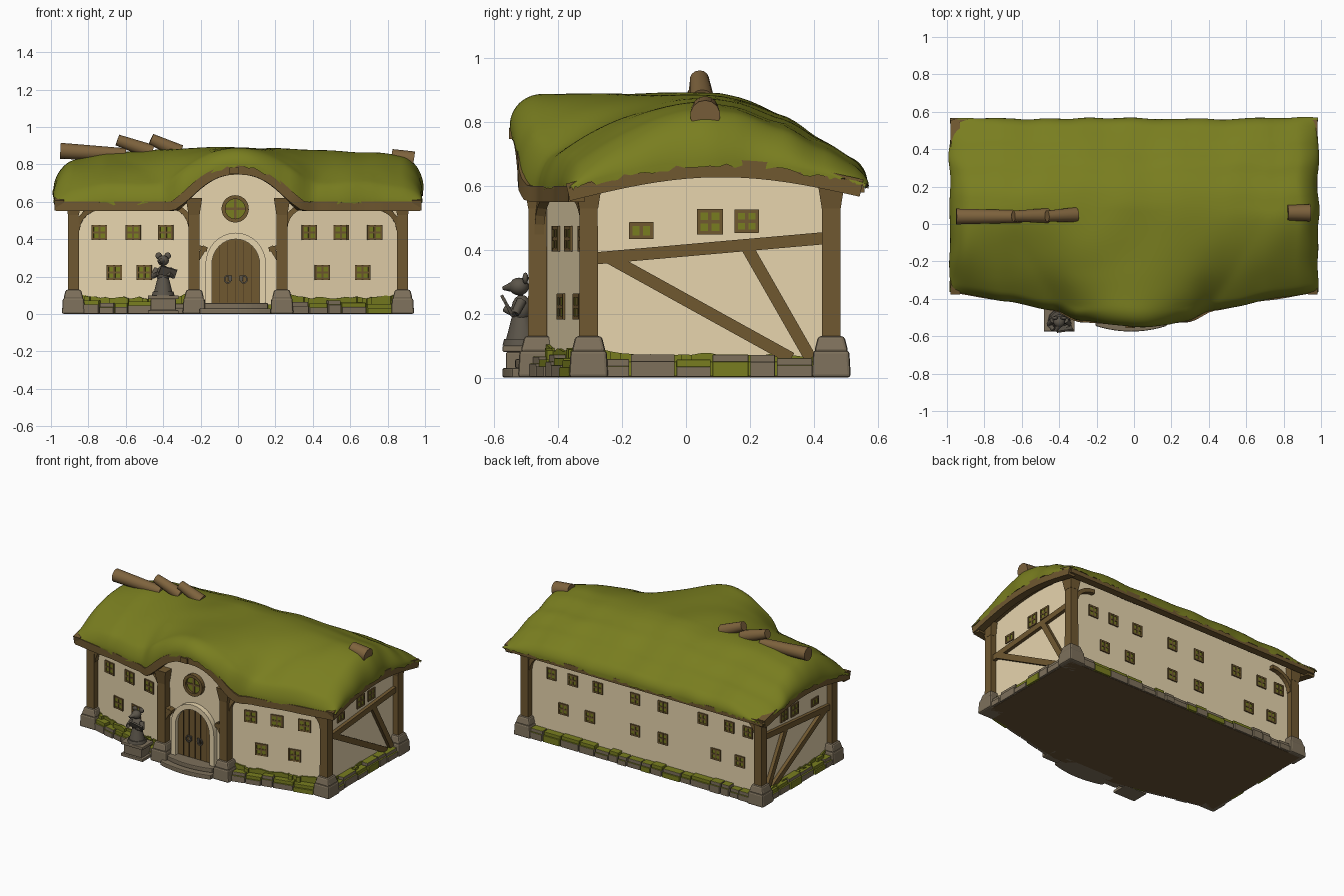
import bpy, bmesh, math, random
from mathutils import Vector, Matrix, noise

if "Cube" in bpy.data.objects:
    bpy.data.objects.remove(bpy.data.objects["Cube"])

random.seed(4)
T, R = Matrix.Translation, Matrix.Rotation

def material(name, rgb):
    m = bpy.data.materials.new(name)
    m.diffuse_color = (*rgb, 1)
    m.use_nodes = True
    m.node_tree.nodes["Principled BSDF"].inputs["Base Color"].default_value = m.diffuse_color
    return m

COLOURS = [("moss", (.19, .207, .014)), ("timber", (.162, .098, .03)), ("plaster", (.82, .68, .43)),
           ("stone", (.205, .162, .105)), ("statue_grey", (.105, .09, .068)), ("log_wood", (.21, .125, .047)),
           ("dark_wood", (.06, .035, .012)), ("earth", (.14, .085, .035))]
MATS = [material(*c) for c in COLOURS]
MOSS, TIMBER, PLASTER, STONE, GREY, LOG, DARK, EARTH = range(8)

def finish(bm, name, smooth=False, bevel=0):
    bmesh.ops.recalc_face_normals(bm, faces=bm.faces)
    me = bpy.data.meshes.new(name)
    bm.to_mesh(me)
    bm.free()
    for m in MATS:
        me.materials.append(m)
    ob = bpy.data.objects.new(name, me)
    bpy.context.collection.objects.link(ob)
    if bevel:
        b = ob.modifiers.new("bevel", 'BEVEL')
        b.width, b.segments = bevel, 2
    if smooth:
        bpy.ops.object.select_all(action='DESELECT')
        bpy.context.view_layer.objects.active = ob
        ob.select_set(True)
        bpy.ops.object.shade_smooth_by_angle(angle=math.radians(50))
    return ob

def paint(verts, mat, top=None):
    for f in {f for v in verts for f in v.link_faces}:
        f.normal_update()
        f.material_index = top if top is not None and f.normal.z > .7 else mat

def box(bm, M, size, mat, top=None):
    S = Matrix.Diagonal((*size, 1))
    paint(bmesh.ops.create_cube(bm, size=1, matrix=M @ S)["verts"], mat, top)

def cone(bm, a, b, r1, r2, seg, mat):
    a, b = Vector(a), Vector(b)
    M = T((a + b) / 2) @ (b - a).to_track_quat('Z', 'Y').to_matrix().to_4x4()
    if seg == 4:
        M = M @ R(math.pi / 4, 4, 'Z')
    paint(bmesh.ops.create_cone(bm, cap_ends=True, segments=seg, radius1=r1, radius2=r2,
                                depth=(b - a).length, matrix=M)["verts"], mat)

def ball(bm, c, r, mat, s=(1, 1, 1)):
    M = T(c) @ Matrix.Diagonal((*s, 1))
    paint(bmesh.ops.create_uvsphere(bm, u_segments=14, v_segments=9, radius=r, matrix=M)["verts"], mat)

def beam(bm, pts, w, h, mat, up=(0, 1, 0)):
    # rectangular section swept along a path
    pts, up, rings = [Vector(p) for p in pts], Vector(up), []
    for i, p in enumerate(pts):
        t = (pts[min(i + 1, len(pts) - 1)] - pts[max(i - 1, 0)]).normalized()
        s = t.cross(up).normalized()
        n = s.cross(t)
        rings.append([bm.verts.new(p + s * w / 2 * a + n * h / 2 * b) for a, b in ((-1, -1), (1, -1), (1, 1), (-1, 1))])
    for r0, r1 in zip(rings, rings[1:]):
        for k in range(4):
            bm.faces.new((r0[k], r0[k - 1], r1[k - 1], r1[k]))
    bm.faces.new(rings[0])
    bm.faces.new(rings[-1])
    paint([v for r in rings for v in r], mat)

def prism(bm, pts, z0, tops, mat):
    lo = [bm.verts.new((x, y, z0)) for x, y in pts]
    hi = [bm.verts.new((p[0], p[1], z)) for p, z in zip(pts, tops)]
    for k in range(len(pts)):
        bm.faces.new((lo[k - 1], lo[k], hi[k], hi[k - 1]))
    bm.faces.new(lo)
    bm.faces.new(hi)
    paint(lo + hi, mat)

def interp(tab, x):
    for (a, p), (b, q) in zip(tab, tab[1:]):
        if x <= b:
            t = max(0, (x - a) / (b - a))
            t = t * .5 + t * t * (3 - 2 * t) * .5
            return p + (q - p) * t
    return tab[-1][1]

# ---- shape rules shared by roof, trims and walls
BACK = .565
def eave_y(x): return interp([(0, -.545), (.29, -.525), (.42, -.465), (.7, -.41), (1, -.365)], abs(x))
def arch(x): return max(0, 1 - (abs(x) / .345) ** 2.4) ** 1.4
def under(x, y):
    v = min(1, max(0, (y - eave_y(x)) / (BACK - eave_y(x))))
    front = .595 + .195 * arch(x)
    return front + (.605 - front) * v + .07 * math.sin(math.pi * v)
def roof_z(x, y):
    if y > .05:
        z = interp([(.05, .865), (.15, .85), (.3, .795), (.42, .735), (BACK, .665)], y)
    else:
        t = (y - eave_y(x)) / (.05 - eave_y(x))
        z = .665 + .2 * math.sin(math.pi / 2 * t) ** .9 if t > 0 else .665
    g = max(0, 1 - (x / (.42 + .6 * max(0, y + .45))) ** 2) ** 1.4
    z += max(0, .89 - z) * g * (1 if y < .1 else max(0, 1 - (y - .1) / .4) ** 2)
    z -= .02 * max(0, -x) ** 2 + .045 * max(0, (abs(x) - .72) / .28) ** 1.3
    return z + .014 * noise.noise((x * 4, y * 4, 1))
def wall_y(x): return -.44 if abs(x) < .25 else -.29 - .145 * (.87 - abs(x)) / .62

# ---- thatched mossy roof
bm = bmesh.new()
NX, NY = 110, 56
top, low = {}, {}
for i in range(NX + 1):
    x = math.sin(math.pi / 2 * (2 * i / NX - 1))
    for j in range(NY + 1):
        v = .5 + .5 * math.sin(math.pi / 2 * (2 * j / NY - 1))
        y = eave_y(x) + v * (BACK - eave_y(x))
        b = under(x, y)
        dx = 1 - min(1, (1 - abs(x)) / .11)
        dy = 1 - min(1, min((y - eave_y(x)) / (.045 + .06 * arch(x)), (BACK - y) / .045))
        k = math.sqrt(max(0, 1 - dx * dx)) * math.sqrt(max(0, 1 - max(dy, 0) ** 2))
        rim = i in (0, NX) or j in (0, NY)
        xx = x * .985 + .012 * noise.noise((y * 7, x * 3, 5))
        yy = y + .014 * noise.noise((x * 6, y * 3, 9))
        drop = random.uniform(-.004, .014) if rim else 0
        top[i, j] = bm.verts.new((xx, yy, b - drop + (roof_z(x, y) - b) * k))
        low[i, j] = top[i, j] if rim else bm.verts.new((xx, yy, b))
for i in range(NX):
    for j in range(NY):
        q = ((i, j), (i + 1, j), (i + 1, j + 1), (i, j + 1))
        bm.faces.new([top[c] for c in q])
        f = [low[c] for c in reversed(q)]
        if not all(top[c] is low[c] for c in q):
            bm.faces.new(f).material_index = TIMBER
finish(bm, "moss_roof", smooth=True)

# ---- timber trim under the roof edge
bm = bmesh.new()
xs = [-.97 + 1.94 * i / 64 for i in range(65)]
beam(bm, [(x, eave_y(x) + .025, under(x, eave_y(x)) - .02) for x in xs], .05, .05, TIMBER, (0, 0, 1))
beam(bm, [(x, BACK - .03, .597) for x in xs], .05, .035, TIMBER, (0, 0, 1))
for s in (-1, 1):
    ys = [-.37 + .92 * i / 20 for i in range(21)]
    beam(bm, [(s * .955, y, under(.945, y) - .015) for y in ys], .05, .055, TIMBER, (0, 0, 1))
box(bm, T((-.02, -.525, .765)), (.05, .06, .035), TIMBER)
finish(bm, "roof_trim", smooth=True)

# ---- plaster walls
def footprint(o):
    p = [(x, wall_y(x) - o) for x in (-.87, -.7, -.55, -.4, -.25)]
    p += [(-.249 + .498 * i / 16, -.44 - o) for i in range(17)]
    p += [(-x, y) for x, y in reversed(p[:5])]
    p[0], p[-1] = (-.87 - o, p[0][1]), (.87 + o, p[-1][1])
    ys = [-.29 + o + (.735) * i / 10 for i in range(1, 10)]
    side = [(.87 + o, y) for y in ys] + [(.87 + o, .445 + o)]
    return p + side + [(-x, y) for x, y in reversed(side)]
bm = bmesh.new()
fp = footprint(0)
prism(bm, fp, .03, [under(x, y) + .02 for x, y in fp], PLASTER)
finish(bm, "walls")

# ---- foundation with moss-topped stones, earth plate beneath
bm = bmesh.new()
fp = footprint(.035)
prism(bm, fp, .004, [.05] * len(fp), MOSS)
prism(bm, footprint(.045), 0, [.005] * len(fp), EARTH)
runs = [((-.88, -.31), (-.25, -.46)), ((.25, -.46), (.88, -.31)), ((.89, -.3), (.89, .46)),
        ((-.89, .46), (-.89, -.3)), ((.88, .465), (-.88, .465))]
for a, b in runs:
    a, b = Vector((*a, 0)), Vector((*b, 0))
    d, pos = (b - a), 0
    rot = R(math.atan2(d.y, d.x), 4, 'Z')
    while pos < d.length - .03:
        n = min(random.uniform(.06, .15), d.length - pos)
        h, depth = random.uniform(.03, .05), random.uniform(.065, .085)
        c = a + d.normalized() * (pos + n / 2)
        box(bm, T(c + Vector((0, 0, h / 2 + .002))) @ rot, (n - .006, depth, h),
            MOSS if random.random() < .2 else STONE, MOSS)
        box(bm, T(c + Vector((0, 0, h + .012))) @ rot, (n - .006, depth - .02, .024),
            MOSS if random.random() < .5 else STONE, MOSS)
        pos += n
finish(bm, "foundation_stones", bevel=.005)

# ---- moss creeping up the wall feet
bm = bmesh.new()
for a, b in runs[:4]:
    front = a[1] * b[1] > 0
    pts = []
    for i in range(25):
        t = i / 24
        p = Vector((*a, 0)).lerp(Vector((*b, 0)), t)
        p -= Vector((p.x * .015, -.012 if front else 0, 0))
        rise = .03 * (2 * t - 1) ** 4 if front else .04 * max(0, -p.y / .3) ** 4
        pts.append((p, (.08 if front else .064) + rise + random.uniform(0, .013)))
    for (p, h), (q, g) in zip(pts, pts[1:]):
        vs = [bm.verts.new(c) for c in ((p.x, p.y, .03), (q.x, q.y, .03), (q.x, q.y, g), (p.x, p.y, h))]
        bm.faces.new(vs).material_index = MOSS
ob = finish(bm, "wall_foot_moss")
ob.modifiers.new("thickness", 'SOLIDIFY').thickness = .02

# ---- posts on stone feet, with curved braces
feet, posts = bmesh.new(), bmesh.new()
for s in (-1, 1):
    for x, y in ((.88, -.305), (.88, .455), (.235, -.465)):
        x *= s
        cone(feet, (x, y, 0), (x, y, .085), .087, .08, 4, STONE)
        cone(feet, (x, y, .08), (x, y, .13), .076, .058, 4, STONE)
        cone(posts, (x, y, .12), (x, y, .54), .042, .04, 4, TIMBER)
        cone(posts, (x, y, .53), (x, y, .62), .042, .062, 4, TIMBER)
    arc = [(1 - math.cos(t * math.pi / 12), math.sin(t * math.pi / 12)) for t in range(7)]
    xb = [.86 - .15 * a for a, b in arc]
    beam(posts, [(s * x, wall_y(x) - .018, .45 + .125 * b) for x, (a, b) in zip(xb, arc)], .028, .036, TIMBER)
    beam(posts, [(s * x, .46, .45 + .125 * b) for x, (a, b) in zip(xb, arc)], .026, .03, TIMBER)
    beam(posts, [(s * (.25 + .11 * a), -.46 + .03 * a, .45 + .125 * b) for a, b in arc], .028, .03, TIMBER)
    beam(posts, [(s * .235, -.47 + .09 * a, .45 + .13 * b) for a, b in arc], .028, .03, TIMBER, (1, 0, 0))
    beam(posts, [(s * (.225 - .05 * b), -.465, .28 + .08 * b) for a, b in arc], .025, .04, TIMBER)
    beam(posts, [(s * .235, -.465, .36), (s * .165, -.465, .345)], .025, .045, TIMBER)
    # gable framing
    for p, q in (((-.3, .372), (.45, .438)), ((-.24, .375), (.33, .06)), ((.19, .41), (.39, .06))):
        beam(posts, [(s * .875, *p), (s * .875, *q)], .038, .035, TIMBER, (1, 0, 0))
finish(feet, "post_feet", bevel=.01)
finish(posts, "posts_and_braces")

# ---- windows: thin mossy pane with frame and cross bars
bm = bmesh.new()
def window(M, w, h):
    box(bm, M, (w, .008, h), MOSS)
    for k in (-.5, 0, .5):
        box(bm, M @ T((k * w, 0, 0)), (.011, .016, h + .01), TIMBER)
        if k or h > .06:
            box(bm, M @ T((0, 0, k * h)), (w + .01, .015, .011), TIMBER)
front = [(x, .435) for x in (-.74, -.56, -.385, .38, .55, .73)] + [(x, .222) for x in (-.66, -.5, .45, .665)]
for x, z in front:
    window(T((x, wall_y(x), z)) @ R(math.copysign(math.atan(.145 / .62), x), 4, 'Z'), .072, .07)
back = [(x, .45) for x in (.70, .54, .35, .07, -.14, -.44, -.64, -.78)]
back += [(x, .235) for x in (.61, .41, .07, -.14, -.54, -.72)]
for x, z in back:
    window(T((x, .445, z)) @ R(math.pi, 4, 'Z'), .062, .065)
for s in (-1, 1):
    for y, z, w, h in ((-.14, .46, .065, .042), (.075, .488, .07, .07), (.19, .49, .065, .062)):
        window(T((s * .87, y, z)) @ R(s * math.pi / 2, 4, 'Z'), w, h)
finish(bm, "windows")

# ---- round window over the door
bm = bmesh.new()
C = Vector((-.015, -.445, .562))
cone(bm, C, C + Vector((0, -.006, 0)), .06, .06, 28, MOSS)
ring = [C + Vector((.063 * math.cos(t * math.pi / 14), -.008, .063 * math.sin(t * math.pi / 14))) for t in range(29)]
beam(bm, ring, .02, .03, TIMBER)
box(bm, T(C), (.012, .025, .12), TIMBER)
box(bm, T(C), (.12, .024, .012), TIMBER)
finish(bm, "round_window")

# ---- arched door with plank joints, ring handles and plaster hood
def arch_path(r, y, spring=.265):
    return [(-.012 - r, y, .05)] + [(-.012 - r * math.cos(t * math.pi / 16), y, spring + r * 1.05 * math.sin(t * math.pi / 16))
                                    for t in range(17)] + [(-.012 + r, y, .05)]
bm = bmesh.new()
bm.faces.new([bm.verts.new(p) for p in arch_path(.13, -.446)]).material_index = TIMBER
for k in range(-2, 3):
    x = k * .043
    zt = .265 + math.sqrt(.127 ** 2 - x * x)
    box(bm, T((x - .012, -.447, (.06 + zt) / 2)), (.004, .006, zt - .06), DARK)
for s in (-1, 1):
    box(bm, T((s * .03 - .012, -.45, .19)), (.018, .012, .03), GREY)
    h = [(s * .043 - .012 + .017 * math.cos(t * .5236), -.455, .185 + .02 * math.sin(t * .5236)) for t in range(13)]
    beam(bm, h, .008, .008, GREY)
finish(bm, "door")
bm = bmesh.new()
beam(bm, arch_path(.145, -.455), .034, .04, PLASTER)
finish(bm, "door_hood", smooth=True)

# ---- entrance steps
bm = bmesh.new()
for w, d, z0, z1 in ((.19, .575, 0, .03), (.175, .535, .028, .058)):
    p = [(-.015 - w, -.43)] + [(-.015 + w * k / 6, -d + .03 * (k / 6) ** 2) for k in range(-6, 7)] + [(-.015 + w, -.43)]
    prism(bm, p, z0, [z1] * len(p), STONE)
finish(bm, "steps", bevel=.005)

# ---- logs poking through the ridge
bm = bmesh.new()
for a, b, r1, r2 in (((-.95, .04, .872), (-.6, .04, .852), .043, .034), ((-.645, .042, .93), (-.46, .045, .865), .03, .04),
                     ((-.465, .042, .935), (-.31, .05, .865), .03, .04), ((.82, .06, .84), (.94, .06, .822), .042, .047)):
    cone(bm, a, b, r1, r2, 14, LOG)
finish(bm, "ridge_logs", smooth=True)

# ---- statue of a robed animal reading, on a pedestal
bm = bmesh.new()
X, Y = -.4, -.515
for w, z0, z1 in ((.165, 0, .02), (.135, .02, .08), (.165, .08, .1)):
    box(bm, T((X, Y, (z0 + z1) / 2)), (w, w * .72, z1 - z0), STONE)
finish(bm, "statue_pedestal", bevel=.004)
bm = bmesh.new()
cone(bm, (X, Y, .1), (X, Y, .12), .06, .055, 12, GREY)
cone(bm, (X, Y, .115), (X, Y, .2), .05, .028, 12, GREY)
ball(bm, (X, Y, .215), .04, GREY, (1, .8, 1.1))
ball(bm, (X, Y - .008, .285), .031, GREY, (1, 1, .9))
cone(bm, (X, Y - .02, .285), (X - .02, Y - .058, .28), .02, .006, 10, GREY)
for s in (-1, 1):
    ball(bm, (X + s * .024, Y + .012, .311), .018, GREY, (1, .5, 1))
    cone(bm, (X + s * .035, Y, .24), (X + s * .055, Y - .02, .2), .016, .013, 8, GREY)
    cone(bm, (X + s * .055, Y - .02, .2), (X + s * .03, Y - .05, .215), .013, .012, 8, GREY)
box(bm, T((X + .025, Y - .045, .225)) @ R(.5, 4, 'X') @ R(.3, 4, 'Y'), (.09, .01, .05), GREY)
finish(bm, "statue_figure", smooth=True)
